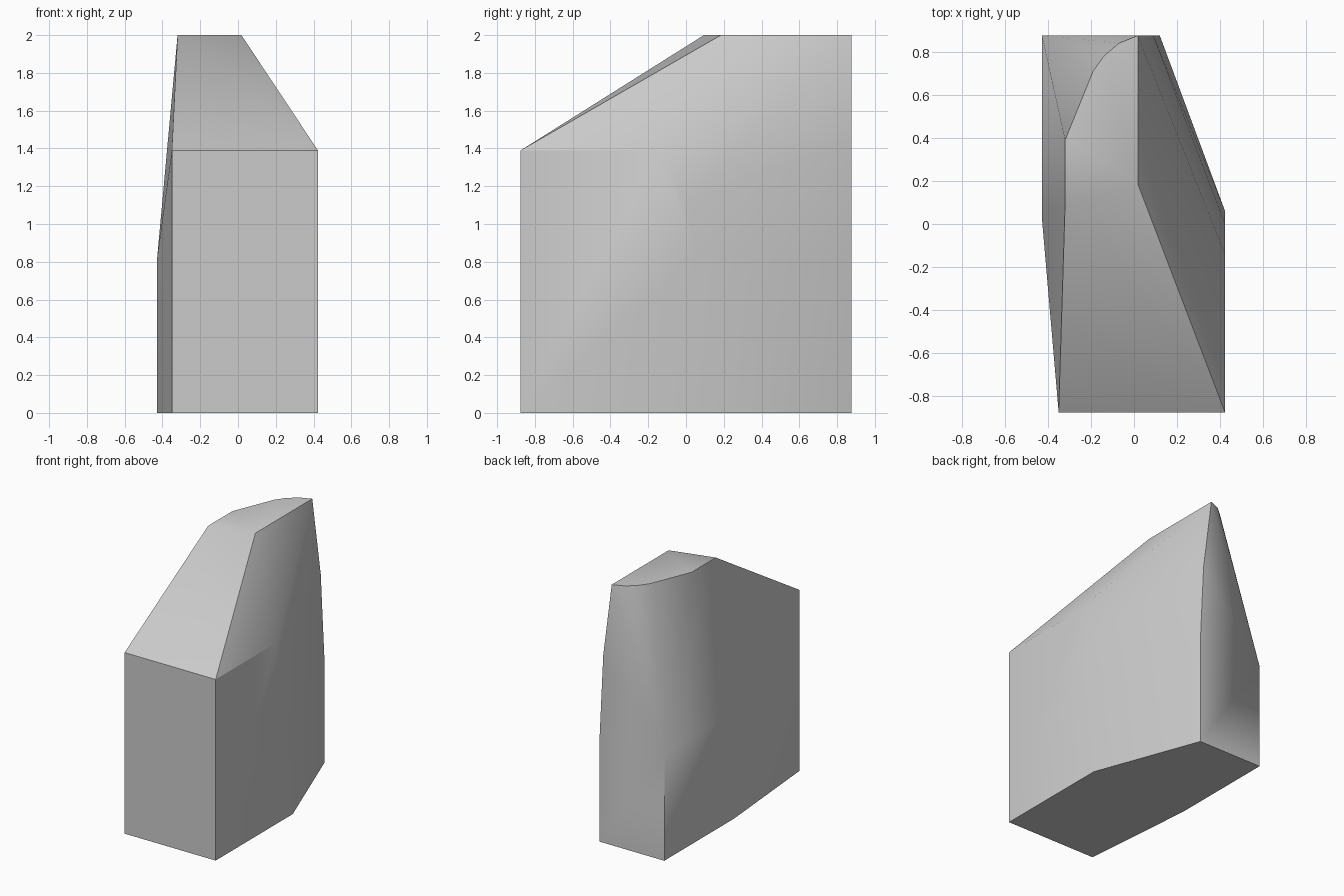
import bpy
import bmesh
import math

cube = bpy.data.objects.get("Cube")
if cube:
    bpy.data.objects.remove(cube, do_unlink=True)

# Key levels and plan limits
FLOOR, SHOULDER, EAVE, TOP = 0.0, 0.82, 1.39, 2.0
FRONT, BACK = -0.875, 0.875
LEFT, RIGHT = 0.423, -0.428


def material(name, value):
    mat = bpy.data.materials.new(name)
    mat.use_nodes = True
    colour = (value, value, value, 1)
    mat.diffuse_color = colour
    mat.node_tree.nodes["Principled BSDF"].inputs["Base Color"].default_value = colour
    return mat


def outline(points, z):
    return [(x, y, z) for x, y in points]


# Six-sided footprint, repeated at the shoulder for the upright rear walls
rear_plan = [(LEFT, 0.06), (0.12, BACK), (RIGHT, BACK), (RIGHT, 0.03)]
front_plan = [(LEFT, FRONT), (-0.35, FRONT)]
points = outline(front_plan + rear_plan, FLOOR) + outline(rear_plan, SHOULDER)

# Front wall top, and the rear-left wall bending inward as it rises
points += outline(front_plan, EAVE)
points += [(LEFT, 0.0, 1.12), (0.09, BACK, 1.44), (LEFT, -0.14, EAVE)]

# Flat crown with a rounded rear corner
crown = [(-0.32, 0.095), (0.018, 0.185), (0.018, BACK), (-0.07, 0.84),
         (-0.14, 0.78), (-0.19, 0.71), (-0.32, 0.39)]
points += outline(crown, TOP)

# Wrap the outlines in one convex solid
bm = bmesh.new()
for p in points:
    bm.verts.new(p)
hull = bmesh.ops.convex_hull(bm, input=bm.verts)
loose = [v for v in bm.verts if not v.link_faces]
bmesh.ops.delete(bm, geom=loose, context="VERTS")
bmesh.ops.dissolve_limit(bm, angle_limit=math.radians(0.5),
                         verts=bm.verts, edges=bm.edges)
bmesh.ops.recalc_face_normals(bm, faces=bm.faces)

mesh = bpy.data.meshes.new("faceted_block")
bm.to_mesh(mesh)
bm.free()
block = bpy.data.objects.new("faceted_block", mesh)
bpy.context.collection.objects.link(block)
mesh.materials.append(material("light_grey", 0.6))

# Soften the shallow bends, keep the sharp edges
bpy.ops.object.select_all(action="DESELECT")
block.select_set(True)
bpy.context.view_layer.objects.active = block
bpy.ops.object.shade_smooth_by_angle(angle=math.radians(30))
